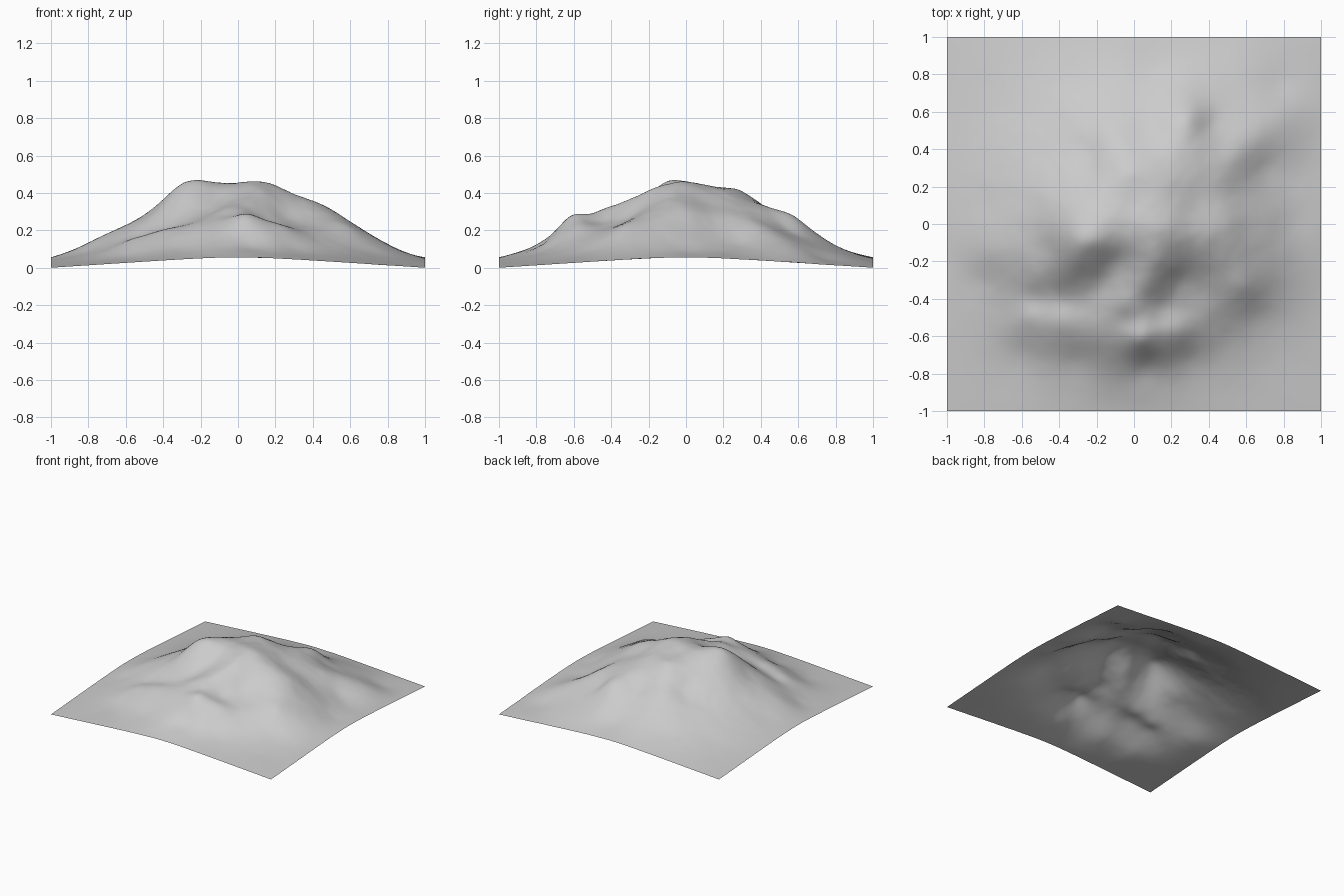
import bpy, bmesh, math
from mathutils import Vector, noise

cube = bpy.data.objects.get("Cube")
if cube:
    bpy.data.objects.remove(cube)

CELLS = 110        # squares along each side of the sheet
ROUNDING = 0.06    # how softly crests and gullies are rounded
EDGE_RISE = 0.056  # height of the border halfway along a side

survey = []        # surveyed points the surface passes through


def landform(*points):
    """Add the crest, gully or slope points of one landform."""
    survey.extend(Vector(p) for p in points)


def border_height(t):
    return EDGE_RISE * (1.02 - math.hypot(t, .2)) / .82 if abs(t) < 1 else 0


# Summit crest and the shoulder running west
landform((-.28, -.09, .457), (-.2, -.1, .46), (-.08, -.06, .45),
         (.03, -.03, .455), (.16, -.02, .453))
landform((-.36, -.1, .4), (-.46, -.13, .3), (-.6, -.14, .225), (-.75, -.16, .155))

# South-west shoulder of the summit
landform((-.32, -.2, .38), (-.41, -.29, .275), (-.53, -.32, .205))

# East ridge
landform((.29, -.05, .4), (.4, -.08, .355), (.49, -.01, .315),
         (.6, -.02, .24), (.72, 0, .16), (.85, 0, .09))

# North ridge, turning north-east into a steep-sided knob
landform((0, .13, .435), (-.04, .28, .413), (.17, .39, .345), (.27, .5, .305),
         (.3, .57, .275), (.38, .68, .165), (.58, .82, .075))
landform((.41, .53, .215), (.08, .5, .27))

# North-east ridge and the gully under it
landform((.22, .22, .385), (.43, .26, .295), (.54, .35, .24), (.66, .46, .17),
         (.78, .56, .11))
landform((.36, .12, .335), (.56, .17, .225), (.7, .3, .13))

# South buttress bending west, then out to its end knob
landform((.12, -.2, .41), (.06, -.33, .355), (-.04, -.43, .315), (-.03, -.52, .28),
         (.04, -.61, .28), (.23, -.57, .228))

# Gullies on both sides of the buttress
landform((-.08, -.2, .365), (-.16, -.31, .3), (-.24, -.42, .25))
landform((.25, -.3, .275), (.15, -.46, .25), (.32, -.43, .215))

# South-west spur and the gully behind it
landform((-.2, -.56, .235), (-.38, -.52, .205), (-.55, -.49, .16), (-.7, -.47, .1))
landform((-.38, -.41, .21), (-.53, -.41, .165))

# South-east spur
landform((.45, -.32, .245), (.59, -.33, .22), (.74, -.37, .125), (.66, -.5, .1))

# North-west face with a shallow hollow
landform((-.2, .14, .41), (-.37, .18, .32), (-.25, .38, .265), (-.13, .49, .28),
         (-.29, .5, .22), (.05, .64, .2), (-.5, .4, .18), (-.6, .12, .21))

# Foot of the mountain
landform((.06, -.76, .135), (.3, -.72, .11), (.05, -.9, .08), (-.3, -.74, .11),
         (-.6, -.7, .065), (.5, -.68, .085), (.8, -.72, .035), (-.82, -.3, .085))
landform((-.3, .75, .115), (.1, .8, .11), (-.78, .1, .125), (-.7, .6, .075),
         (.78, .75, .045), (.82, .25, .085))

# Gently arched border on all four sides
STEPS = 12
for i in range(STEPS):
    t = 2 * i / STEPS - 1
    h = border_height(t)
    landform((t, -1, h), (1, t, h), (-t, 1, h), (-1, -t, h))


def kernel(ax, ay, bx, by):
    return math.sqrt((ax - bx) ** 2 + (ay - by) ** 2 + ROUNDING ** 2)


def solve(rows):
    """Gaussian elimination on an augmented matrix."""
    n = len(rows)
    for c in range(n):
        p = max(range(c, n), key=lambda r: abs(rows[r][c]))
        rows[c], rows[p] = rows[p], rows[c]
        for r in range(c + 1, n):
            f = rows[r][c] / rows[c][c]
            if f:
                rows[r] = [a - f * b for a, b in zip(rows[r], rows[c])]
    out = [0] * n
    for c in reversed(range(n)):
        known = sum(rows[c][k] * out[k] for k in range(c + 1, n))
        out[c] = (rows[c][n] - known) / rows[c][c]
    return out


weights = solve([[kernel(a.x, a.y, b.x, b.y) for b in survey] + [a.z] for a in survey])
anchors = [(p.x, p.y, w) for p, w in zip(survey, weights)]


def terrain_height(x, y):
    smooth = sum(w * kernel(x, y, px, py) for px, py, w in anchors)
    # Fine weathering fades out toward the border
    rough = noise.fractal(Vector((x, y, 0)) * 5, 1, 2, 4)
    return max(0, smooth + 0.006 * rough * (1 - x * x) * (1 - y * y))


# Mountain sheet
bm = bmesh.new()
bmesh.ops.create_grid(bm, x_segments=CELLS, y_segments=CELLS, size=1)
for v in bm.verts:
    v.co.z = terrain_height(v.co.x, v.co.y)
for f in bm.faces:
    f.smooth = True
mesh = bpy.data.meshes.new("mountain_terrain")
bm.to_mesh(mesh)
bm.free()
mountain = bpy.data.objects.new("mountain_terrain", mesh)
bpy.context.collection.objects.link(mountain)

# Plain stone colour
stone = bpy.data.materials.new("stone_grey")
stone.use_nodes = True
colour = (.6, .6, .6, 1)
stone.diffuse_color = colour
stone.node_tree.nodes["Principled BSDF"].inputs["Base Color"].default_value = colour
mesh.materials.append(stone)
